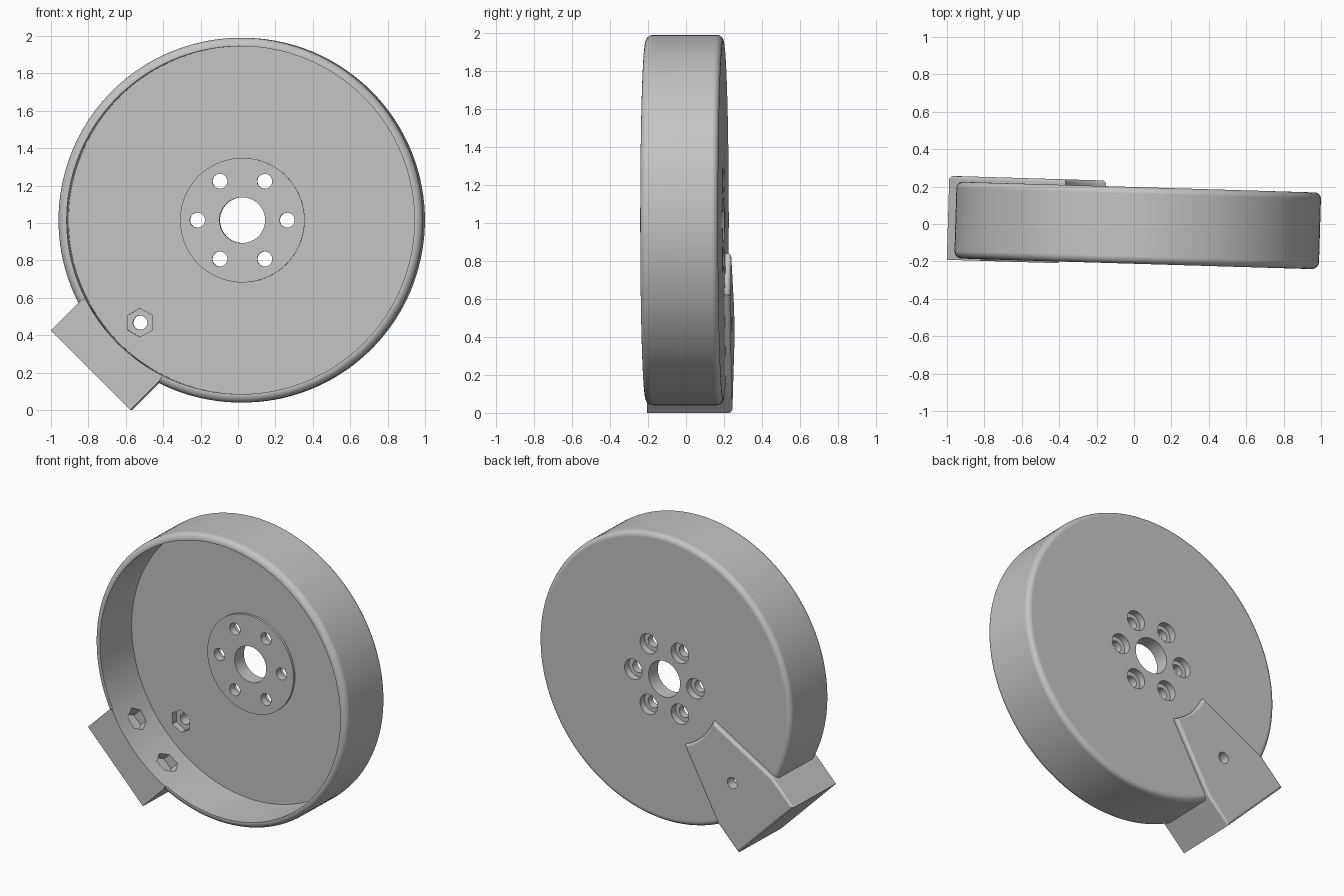
import bpy
import bmesh
from math import sin, cos, pi, radians
from mathutils import Matrix, Vector

cube = bpy.data.objects.get("Cube")
if cube:
    bpy.data.objects.remove(cube, do_unlink=True)

# One plain grey for the whole part
GREY = (0.55, 0.55, 0.55, 1.0)
grey = bpy.data.materials.new("plain_grey")
grey.diffuse_color = GREY
grey.use_nodes = True
for node in grey.node_tree.nodes:
    if node.type == 'BSDF_PRINCIPLED':
        node.inputs["Base Color"].default_value = GREY

RADIUS, INNER = 0.975, 0.93
FRONT, BACK, FLOOR = -0.213, 0.197, 0.117
out = Vector((-1, 0, -1)).normalized()      # bracket's outward direction
side = Vector((-1, 0, 1)).normalized()      # across the bracket


def ngon(r, n=48, x=0.0, z=0.0, phase=0.0):
    return [(x + r * cos(phase + 2 * pi * i / n), z + r * sin(phase + 2 * pi * i / n))
            for i in range(n)]


def prism(name, outline, y0, y1, front_round=0.0, back_round=0.0, matrix=None):
    """Extrude an outline in x, z from y0 to y1 and round its end edges."""
    bm = bmesh.new()
    face = bm.faces.new([bm.verts.new((x, y0, z)) for x, z in outline])
    moved = bmesh.ops.extrude_face_region(bm, geom=[face])["geom"]
    for v in moved:
        if isinstance(v, bmesh.types.BMVert):
            v.co.y = y1
    for y, amount in ((y0, front_round), (y1, back_round)):
        if amount:
            edges = [e for e in bm.edges if all(abs(v.co.y - y) < 1e-5 for v in e.verts)]
            bmesh.ops.bevel(bm, geom=edges, offset=amount, segments=6,
                            profile=0.5, affect='EDGES')
    if matrix:
        bm.transform(matrix)
    bmesh.ops.recalc_face_normals(bm, faces=bm.faces)
    mesh = bpy.data.meshes.new(name)
    bm.to_mesh(mesh)
    bm.free()
    mesh.materials.append(grey)
    ob = bpy.data.objects.new(name, mesh)
    bpy.context.collection.objects.link(ob)
    return ob


def combine(target, other, operation):
    """Apply a boolean and discard the helper."""
    mod = target.modifiers.new(operation.lower(), 'BOOLEAN')
    mod.operation, mod.object, mod.solver = operation, other, 'EXACT'
    bpy.context.view_layer.objects.active = target
    bpy.ops.object.modifier_apply(modifier=mod.name)
    bpy.data.objects.remove(other, do_unlink=True)


def cut(outline, y0, y1, matrix=None):
    cutter = prism("cutter", outline, y0, y1, matrix=matrix)
    cutter.hide_render = True
    combine(drum, cutter, 'DIFFERENCE')


# Drum body with rounded rims
drum = prism("drum", ngon(RADIUS, 144), FRONT, BACK, 0.04, 0.035)

# Bracket: block at the rim, tapering over the back to a concave end
spread = radians(21)
profile = [(0.3, 1.135), (0.3, 0.91)]
for i in range(13):
    a = spread * (1 - i / 6)
    profile.append((0.43 * sin(a), 0.43 * cos(a)))
profile += [(-0.3, 0.91), (-0.3, 1.135)]
points = [side * v + out * u for v, u in profile]
bracket = prism("bracket", [(p.x, p.z) for p in points], -0.222, 0.227, back_round=0.018)
combine(drum, bracket, 'UNION')

# Open cavity and the raised hub disc on its floor
cut(ngon(INNER, 144, phase=0.01), -0.4, FLOOR)
combine(drum, prism("hub_disc", ngon(0.333, 72), FLOOR - 0.016, 0.16), 'UNION')

# Centre bore and six counterbored bolt holes
cut(ngon(0.122, 64), -0.1, 0.4)
for i in range(6):
    x, z = 0.24 * cos(i * pi / 3), 0.24 * sin(i * pi / 3)
    cut(ngon(0.04, 32, x, z), 0, 0.4)
    cut(ngon(0.068, 32, x, z), 0.15, 0.4)

# Plate bolt hole with hexagonal nut pocket
p = out * 0.775
cut(ngon(0.038, 32, p.x, p.z), 0, 0.4)
cut(ngon(0.077, 6, p.x, p.z, pi / 6), 0.05, 0.16)

# Radial holes through the block, the outer two with nut pockets
radial = Matrix((side, out, side.cross(out))).transposed().to_4x4()
for v in (-0.165, 0, 0.165):
    cut(ngon(0.033, 32, v, 0.05), 0.8, 1.3, radial)
    if v:
        cut(ngon(0.075, 6, v, 0.05), 0.8, 0.98, radial)

# Smooth round surfaces, crisp edges, clean flat faces
bpy.ops.object.select_all(action='DESELECT')
drum.select_set(True)
bpy.context.view_layer.objects.active = drum
bpy.ops.object.shade_smooth_by_angle(angle=radians(28))
weighted = drum.modifiers.new("weighted_normals", 'WEIGHTED_NORMAL')
weighted.keep_sharp = True

# Final placement with a slight turn
drum.rotation_euler.z = -0.03
drum.location = (0.02, 0, 1.015)
